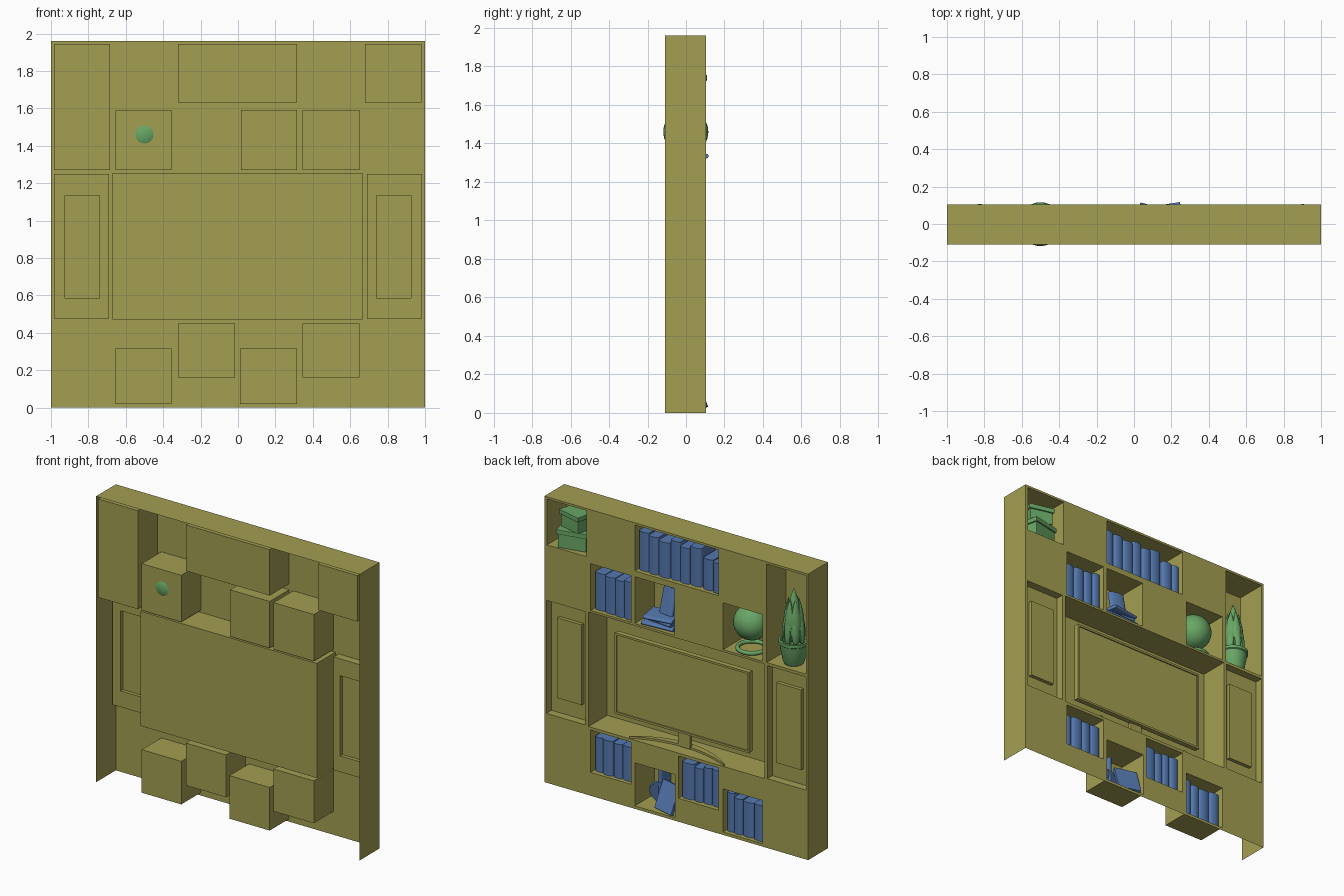
import bpy, bmesh, math, random
from mathutils import Matrix, Vector

if "Cube" in bpy.data.objects:
    bpy.data.objects.remove(bpy.data.objects["Cube"])

random.seed(4)


def material(name, rgb):
    m = bpy.data.materials.new(name)
    m.diffuse_color = (*rgb, 1)
    m.use_nodes = True
    m.node_tree.nodes["Principled BSDF"].inputs["Base Color"].default_value = m.diffuse_color
    return m


OLIVE = material("olive", (0.37, 0.345, 0.085))
BLUE = material("blue", (0.09, 0.19, 0.43))
GREEN = material("green", (0.14, 0.38, 0.13))


def finish(name, bm, mat, smooth=False, matrix=None):
    if matrix is not None:
        bm.transform(matrix)
    me = bpy.data.meshes.new(name)
    bm.to_mesh(me)
    bm.free()
    me.materials.append(mat)
    ob = bpy.data.objects.new(name, me)
    bpy.context.collection.objects.link(ob)
    if smooth:
        bpy.ops.object.select_all(action='DESELECT')
        ob.select_set(True)
        bpy.context.view_layer.objects.active = ob
        bpy.ops.object.shade_smooth_by_angle(angle=math.radians(40))
    return ob


def place(loc, rx=0, ry=0, rz=0):
    R = Matrix.Rotation
    return (Matrix.Translation(loc) @ R(math.radians(rz), 4, 'Z')
            @ R(math.radians(ry), 4, 'Y') @ R(math.radians(rx), 4, 'X'))


def box(name, size, mat, matrix, bevel=0):
    bm = bmesh.new()
    bmesh.ops.create_cube(bm, size=1, matrix=Matrix.Diagonal((*size, 1)))
    if bevel:
        bmesh.ops.bevel(bm, geom=bm.edges[:], offset=bevel, segments=2, affect='EDGES', profile=0.5)
    return finish(name, bm, mat, matrix=matrix)


def prism(name, outline, height, mat, matrix, smooth=False):
    bm = bmesh.new()
    f = bm.faces.new([bm.verts.new((x, y, 0)) for x, y in outline])
    ext = bmesh.ops.extrude_face_region(bm, geom=[f])
    bmesh.ops.translate(bm, vec=(0, 0, height), verts=[v for v in ext["geom"] if isinstance(v, bmesh.types.BMVert)])
    bmesh.ops.recalc_face_normals(bm, faces=bm.faces[:])
    return finish(name, bm, mat, smooth, matrix)


def lathe(name, profile, mat, matrix, steps=28):
    bm = bmesh.new()
    vs = [bm.verts.new((r, 0, z)) for r, z in profile]
    es = [bm.edges.new(p) for p in zip(vs, vs[1:])]
    bmesh.ops.spin(bm, geom=vs + es, cent=(0, 0, 0), axis=(0, 0, 1), angle=math.tau, steps=steps)
    bmesh.ops.remove_doubles(bm, verts=bm.verts[:], dist=1e-4)
    bmesh.ops.recalc_face_normals(bm, faces=bm.faces[:])
    return finish(name, bm, mat, True, matrix)


# Wall unit: one sheet stepped in depth, open at the back and bottom
FRONT, REAR, H = 0.105, -0.11, 1.96
niches = [(-.985, -.685, 1.27, 1.945), (-.655, -.355, 1.27, 1.59), (-.32, .315, 1.63, 1.945),
          (.68, .98, 1.63, 1.945), (.015, .315, 1.27, 1.59), (.345, .65, 1.27, 1.59),
          (-.655, -.355, .02, .315), (-.32, -.015, .16, .45),
          (.01, .315, .02, .315), (.345, .65, .16, .45)]
regions = [(*n, -0.107) for n in niches] + [(-.67, .665, .47, 1.255, -0.097)]
for s in (-1, 1):
    a, b = sorted((s * .985, s * .69))
    c, d = sorted((s * .925, s * .74))
    regions += [(a, b, .475, 1.25, .05), (c, d, .585, 1.135, .075)]
xs = sorted({-1, 1} | {v for r in regions for v in r[:2]})
zs = sorted({0, H} | {v for r in regions for v in r[2:4]})


def depth(i, j):
    if not 0 <= i < len(xs) - 1 or j >= len(zs) - 1:
        return REAR
    if j < 0:
        return FRONT
    x, z = (xs[i] + xs[i + 1]) / 2, (zs[j] + zs[j + 1]) / 2
    y = FRONT
    for x0, x1, z0, z1, d in regions:
        if x0 < x < x1 and z0 < z < z1:
            y = d
    return y


bm = bmesh.new()
quad = lambda *pts: bm.faces.new([bm.verts.new(p) for p in pts])
for i in range(len(xs)):
    for j in range(len(zs)):
        y, yl, yb = depth(i, j), depth(i - 1, j), depth(i, j - 1)
        x0, z0 = xs[i], zs[j]
        if j < len(zs) - 1 and y != yl:
            z1 = zs[j + 1]
            quad((x0, y, z0), (x0, yl, z0), (x0, yl, z1), (x0, y, z1))
        if i < len(xs) - 1:
            x1 = xs[i + 1]
            if y != yb:
                quad((x0, y, z0), (x1, y, z0), (x1, yb, z0), (x0, yb, z0))
            if j < len(zs) - 1:
                z1 = zs[j + 1]
                quad((x0, y, z0), (x0, y, z1), (x1, y, z1), (x1, y, z0))
bmesh.ops.remove_doubles(bm, verts=bm.verts[:], dist=1e-4)
finish("wall_unit", bm, OLIVE)

# Television: panel, raised bezel, neck and curved foot
box("tv_body", (1.02, .03, .555), OLIVE, place((0, .022, .855)), .004)
for s in (-1, 1):
    box("tv_bezel_side", (.014, .01, .555), OLIVE, place((s * .503, .04, .855)))
    box("tv_bezel_rail", (1.02, .01, .014), OLIVE, place((0, .04, .855 + s * .2705)))
box("tv_neck", (.09, .025, .12), OLIVE, place((0, .01, .53)), .004)
ts = [i / 12 for i in range(-12, 13)]
foot = [(.36 * t, .015 + .085 * t * t) for t in ts]
foot += [(.36 * t, -.03 + .125 * t * t) for t in reversed(ts)]
prism("tv_foot", foot, .014, OLIVE, place((0, 0, .47)))


# Books with rounded spines
def book(t, d, h, matrix):
    arc = [(t / 2 * math.cos(a), d / 2 - .012 + .014 * math.sin(a))
           for a in [math.pi * k / 8 for k in range(9)]]
    prism("book", arc + [(-t / 2, -d / 2), (t / 2, -d / 2)], h, BLUE, matrix, True)


def book_row(x_right, x_left, floor, n, h):
    w = [random.uniform(.8, 1.25) for _ in range(n)]
    x = x_right
    for k in w:
        t = k / sum(w) * (x_right - x_left)
        d = random.uniform(.14, .165)
        book(t - .003, d, h * random.uniform(.9, 1.03),
             place((x - t / 2, .085 - d / 2 - random.uniform(0, .012), floor)))
        x -= t


book_row(.31, -.165, 1.631, 6, .265)
book_row(-.18, -.312, 1.631, 2, .215)
book_row(.643, .352, 1.271, 4, .26)
book_row(.643, .352, .161, 4, .25)
book_row(-.022, -.313, .161, 4, .25)
book_row(-.362, -.648, .021, 4, .26)

# Lying pile with one book leaning on top
for k, (rz, w) in enumerate([(4, .23), (-6, .21), (9, .2)]):
    book(.024, .15, w, place((.16 - w / 2, .01, 1.284 + k * .025), 0, 90, rz))
book(.11, .025, .18, place((.14, .02, 1.348), 14, 0, -10))

# Ornament niche: leaning disc, upright and tilted book
lathe("disc", [(0, -.01), (.075, -.01), (.08, 0), (.075, .01), (0, .01)], BLUE,
      place((.2, -.02, .1), 80, 0, 15))
book(.03, .1, .25, place((.2, -.05, .021)))
box("tilted_book", (.16, .025, .19), BLUE, place((.1, .05, .115), 22, 0, -15), .003)

# Ball standing in a ring
bm = bmesh.new()
bmesh.ops.create_uvsphere(bm, u_segments=32, v_segments=20, radius=.117)
finish("ball", bm, GREEN, True, place((-.5, -.001, 1.46)))
ring = [(.09 + .014 * math.cos(k * math.tau / 10), .014 * math.sin(k * math.tau / 10)) for k in range(11)]
lathe("ring", ring, GREEN, place((-.5, 0, 1.285)), 36)

# Plant: pot and pointed leaves
P = Vector((-.825, .01, 1.271))
lathe("pot", [(0, 0), (.06, 0), (.07, .02), (.085, .1), (.09, .135), (.097, .14), (.097, .16),
              (.085, .162), (.08, .14), (0, .14)], GREEN, place(P))
leaf = [(0, 0), (.022, .03), (.036, .09), (.042, .16), (.036, .23), (.02, .3), (.007, .34), (0, .36)]
lathe("leaf_core", [(r * 1.2, z * 1.06) for r, z in leaf], GREEN, place(P + Vector((0, 0, .13))), 12)
for n, dist, scale, tilt in ((6, .045, .88, 2), (7, .062, .62, 4)):
    for k in range(n):
        a = 360 / n * k + dist * 500
        m = (place(P + Vector((0, 0, .13)), 0, 0, a) @ place((dist, 0, 0), 0, -tilt)
             @ Matrix.Diagonal((.75 * scale, scale, scale, 1)))
        lathe("leaf", leaf, GREEN, m, 10)

# Two lidded boxes
for w, d, h, z, rz, x in ((.19, .15, .095, 1.631, 12, .825), (.16, .13, .085, 1.757, -14, .82)):
    box("storage_box", (w, d, h), GREEN, place((x, .005, z + h / 2), 0, 0, rz), .003)
    box("storage_lid", (w + .018, d + .018, .032), GREEN, place((x, .005, z + h + .015), 0, 0, rz), .003)
